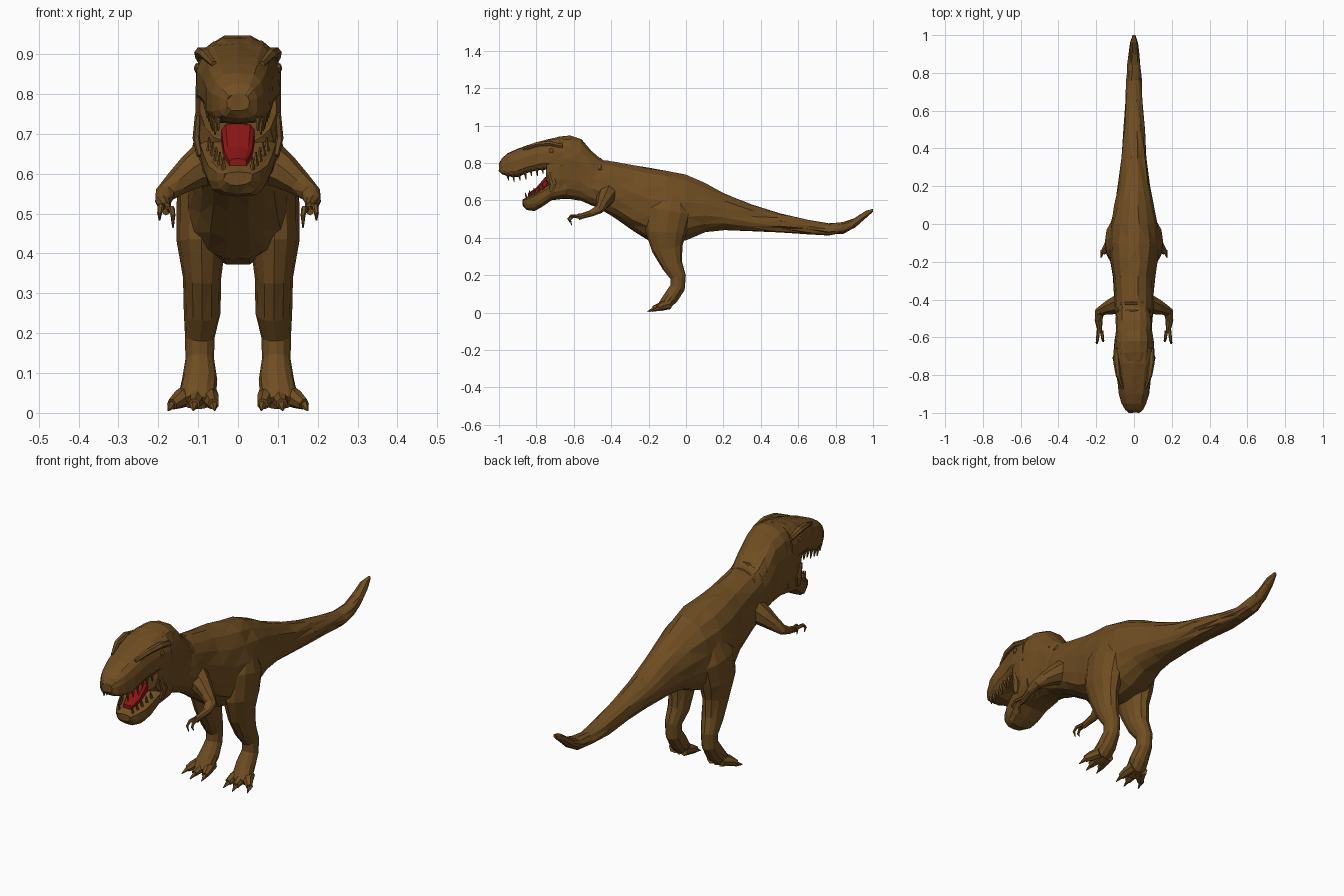
import bpy, bmesh, math, random
from mathutils import Vector

random.seed(4)


def material(name, rgb):
    m = bpy.data.materials.new(name)
    m.diffuse_color = (*rgb, 1)
    return m


HIDE = material("hide_brown", (0.16, 0.075, 0.016))
RED = material("mouth_red", (0.25, 0.008, 0.008))


def skin(name, rings_list, mat=HIDE, mirror=False):
    """Bridge each list of rings into a capped tube; all tubes form one object."""
    bm = bmesh.new()
    for rings in rings_list:
        loops = [[bm.verts.new(p) for p in ring] for ring in rings]
        n = len(loops[0])
        for a, b in zip(loops, loops[1:]):
            for i in range(n):
                j = (i + 1) % n
                bm.faces.new((a[i], a[j], b[j], b[i]))
        bm.faces.new(loops[0][::-1])
        bm.faces.new(loops[-1])
    bmesh.ops.recalc_face_normals(bm, faces=bm.faces)
    bmesh.ops.triangulate(bm, faces=bm.faces)
    me = bpy.data.meshes.new(name)
    bm.to_mesh(me)
    bm.free()
    me.materials.append(mat)
    ob = bpy.data.objects.new(name, me)
    bpy.context.collection.objects.link(ob)
    if mirror:
        ob.modifiers.new("Mirror", 'MIRROR')
    return ob


def power(v, e):
    return math.copysign(abs(v) ** e, v)


def slices(rows, e=0.9, wide=0.45, n=16, jitter=0.0):
    """Cross-sections along y from rows of (y, top, bottom, half width)."""
    rings = []
    for y, top, bot, w in rows:
        mid = bot + (top - bot) * wide
        ring = []
        for i in range(n):
            a = 2 * math.pi * (i + 0.5) / n
            s = power(math.sin(a), e) / power(math.sin(math.pi / 2 - math.pi / n), e)
            x, z = w * power(math.cos(a), e), mid + s * ((top - mid) if s > 0 else (mid - bot))
            k = min(jitter, w * 0.1)
            ring.append((x + random.uniform(-k, k), y + random.uniform(-k, k),
                         z + random.uniform(-k, k)))
        rings.append(ring)
    return rings


def tube(path, ref=(1, 0, 0), n=8):
    """Rings square to a path of (x, y, z, radius along ref, other radius)."""
    pts = [Vector(p[:3]) for p in path]
    rings = []
    for k, p in enumerate(path):
        t = (pts[min(k + 1, len(pts) - 1)] - pts[max(k - 1, 0)]).normalized()
        v = t.cross(Vector(ref)).normalized()
        u = v.cross(t)
        rings.append([pts[k] + u * p[3] * math.cos(2 * math.pi * i / n)
                      + v * p[4] * math.sin(2 * math.pi * i / n) for i in range(n)])
    return rings


def spike(base, tip, r, n=5):
    return tube([(*base, r, r), (*tip, 0.002, 0.002)], n=n)


# Torso and tail
skin("body", [slices([
    (1.0, .555, .54, .008), (.96, .545, .505, .02), (.9, .505, .455, .028),
    (.84, .485, .425, .034), (.76, .475, .415, .04), (.65, .495, .42, .047),
    (.5, .53, .43, .056), (.35, .575, .435, .065), (.2, .64, .44, .085),
    (.1, .69, .432, .103), (0, .735, .39, .125), (-.1, .755, .375, .135),
    (-.2, .772, .385, .127), (-.28, .785, .435, .112), (-.38, .805, .505, .106),
    (-.46, .82, .555, .104), (-.54, .83, .6, .09)], jitter=.004)])

# Skull and neck
skin("head", [slices([
    (-.4, .79, .54, .08), (-.46, .825, .56, .094), (-.51, .865, .575, .097),
    (-.56, .925, .60, .098), (-.62, .948, .61, .104), (-.68, .942, .608, .108),
    (-.72, .93, .63, .104), (-.745, .92, .68, .095)], e=.7, jitter=.003)])

# Upper jaw and snout
UPPER = [(-.66, .94, .745, .108), (-.74, .926, .765, .104), (-.8, .908, .76, .093),
         (-.85, .892, .747, .086), (-.9, .876, .727, .08), (-.95, .853, .728, .066),
         (-.985, .825, .74, .048), (-1, .8, .76, .028)]
skin("upper_jaw", [slices(UPPER, e=.65, wide=.35, n=14, jitter=.002)])

# Lower jaw
LOWER = [(-.64, .72, .612, .1), (-.72, .695, .602, .097), (-.77, .662, .565, .087),
         (-.81, .638, .545, .075), (-.85, .618, .55, .056), (-.872, .605, .572, .035)]
skin("lower_jaw", [slices(LOWER, e=.65, wide=.7, n=14, jitter=.002)])

# Tongue and red throat
skin("tongue", [slices([(-.72, .74, .67, .045), (-.755, .722, .66, .042),
                        (-.8, .668, .63, .036), (-.845, .638, .61, .022)], e=.6, n=10)], RED)

# Teeth, one side mirrored
teeth = []
for k in range(7):
    y = -.955 + k * .031
    i = next(i for i, r in enumerate(UPPER) if r[0] <= y)
    a, b = UPPER[i - 1], UPPER[i]
    f = (y - a[0]) / (b[0] - a[0])
    x, z = (a[3] + (b[3] - a[3]) * f) * .8, a[2] + (b[2] - a[2]) * f
    teeth.append(spike((x, y, z + .015), (x * .97, y + .006, z - .022 - .008 * (k % 2)), .009))
for k in range(5):
    f = k / 4
    y, x, z = -.85 + .09 * f, .036 + .036 * f, .61 + .05 * f
    teeth.append(spike((x, y, z - .005), (x, y - .01, z + .032), .008))
skin("teeth", teeth, mirror=True)

# Brow ridge, cheek ridge and eye bulge
skin("brow_ridges", [
    tube([(.06, -.87, .875, .008, .008), (.083, -.8, .9, .014, .013),
          (.092, -.73, .905, .018, .014), (.095, -.66, .89, .012, .012)], n=6),
    tube([(.1, -.73, .75, .008, .012), (.104, -.71, .69, .01, .02),
          (.096, -.72, .645, .008, .014)], n=6)], mirror=True)
skin("eyes", [tube([(.085, -.72, .865, .016, .016), (.106, -.72, .865, .012, .012),
                    (.11, -.72, .865, .004, .004)], ref=(0, 1, 0))], mirror=True)

# Skin folds over the neck
folds = []
for y, z, w in ((-.5, .85, .09), (-.46, .822, .09), (-.42, .81, .085)):
    arc = [math.radians(d) for d in range(20, 161, 20)]
    folds.append(tube([(w * math.cos(a), y, z - .09 + .09 * math.sin(a), .009, .006)
                       for a in arc], ref=(0, 1, 0), n=6))
skin("neck_folds", folds)

# Hind legs
skin("hind_leg", [tube([
    (.07, -.07, .64, .045, .07), (.088, -.09, .54, .066, .12),
    (.092, -.108, .43, .062, .11), (.09, -.1, .34, .048, .082),
    (.09, -.072, .25, .046, .055), (.096, -.042, .19, .037, .042),
    (.096, -.045, .135, .036, .04), (.096, -.078, .085, .044, .04),
    (.102, -.112, .045, .047, .034), (.105, -.14, .026, .04, .02)], n=12)], mirror=True)

# Toes and their claws
toes = []
for x0, x1, y1 in ((.075, .062, -.165), (.1, .11, -.175), (.125, .165, -.15)):
    toes.append(tube([(x0, -.09, .045, .024, .028), ((x0 + x1) / 2, -.13, .035, .022, .024),
                      (x1, y1, .022, .015, .015)], n=7))
    toes.append(spike((x1, y1 + .008, .022), (x1 + (x1 - x0) * .25, y1 - .03, .006), .013))
skin("toes", toes, mirror=True)

# Small front arms
skin("arm", [tube([(.07, -.42, .63, .06, .055), (.115, -.435, .605, .045, .045),
                   (.155, -.45, .575, .032, .032), (.183, -.468, .55, .024, .027),
                   (.188, -.51, .53, .017, .02), (.182, -.555, .517, .015, .014),
                   (.18, -.575, .512, .017, .012)], ref=(0, .3, 1))], mirror=True)

# Two hooked fingers on each hand
fingers = []
for dx, dy, dz in ((-.014, 0, 0), (.014, -.01, .006)):
    fingers.append(tube([(.18 + dx * .6, -.565, .512 + dz, .009, .009),
                         (.18 + dx, -.605 + dy, .512 + dz, .008, .008),
                         (.18 + dx * 1.2, -.62 + dy, .495 + dz, .006, .006),
                         (.18 + dx * 1.2, -.61 + dy, .465 + dz * 3, .002, .002)], n=6))
skin("fingers", fingers, mirror=True)
